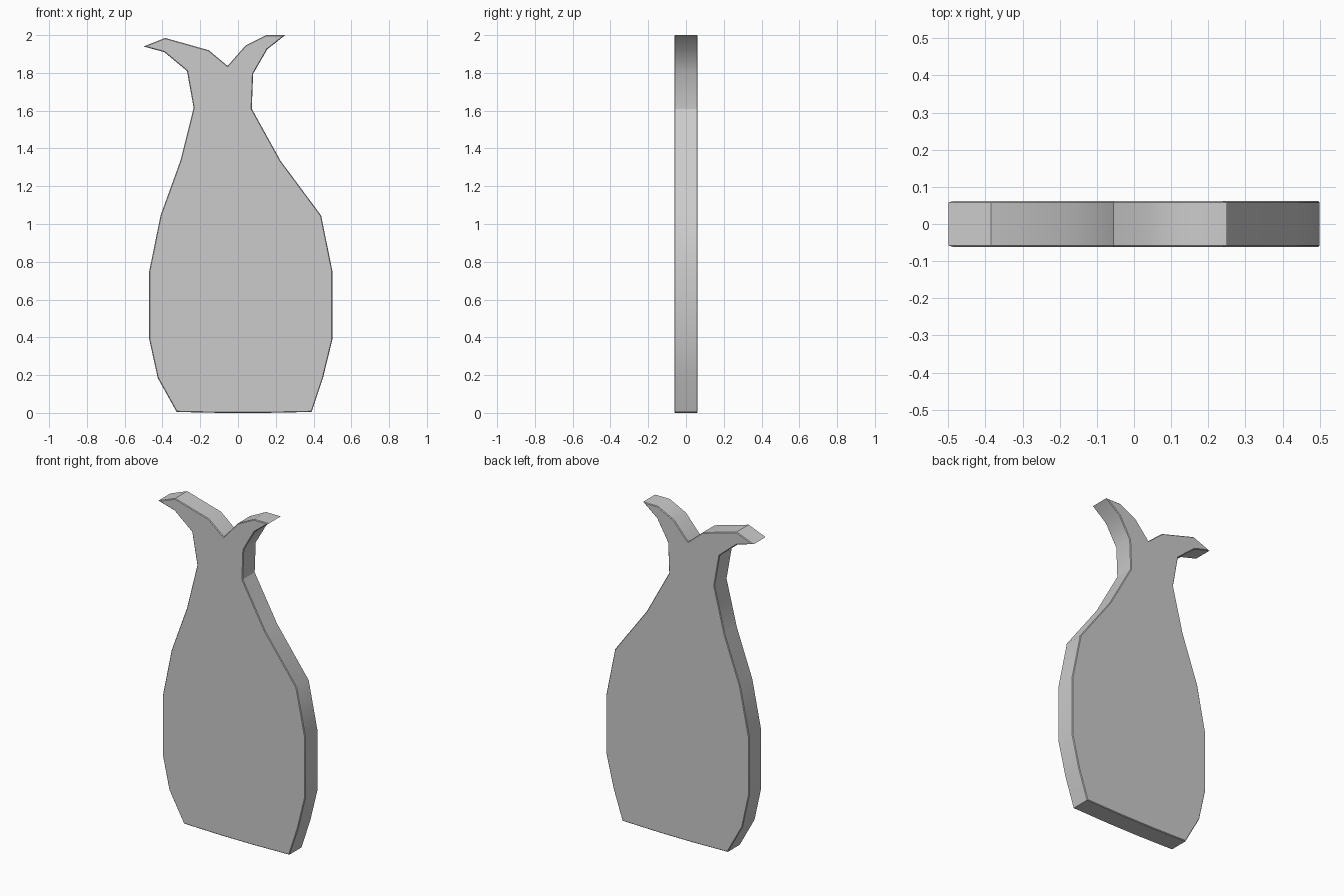
import bpy, bmesh
from math import radians

if "Cube" in bpy.data.objects:
    bpy.data.objects.remove(bpy.data.objects["Cube"])

HALF_DEPTH = 0.0615
BEVEL = 0.004

# Front outline (x, z): base, left side, forked top, right side
OUTLINE = [
    (0.14, 0.0), (-0.09, 0.0), (-0.325, 0.005),
    (-0.425, 0.185), (-0.47, 0.39), (-0.47, 0.75), (-0.41, 1.045),
    (-0.305, 1.335), (-0.235, 1.615), (-0.27, 1.81),
    (-0.39, 1.91), (-0.5, 1.94), (-0.385, 1.985), (-0.155, 1.92),
    (-0.055, 1.837),
    (0.04, 1.945), (0.15, 2.0), (0.25, 2.0), (0.155, 1.925),
    (0.08, 1.795), (0.073, 1.61), (0.225, 1.335), (0.44, 1.045),
    (0.5, 0.75), (0.5, 0.39), (0.45, 0.185), (0.39, 0.005),
]

# Flat body slab extruded from the outline
bm = bmesh.new()
front = bm.faces.new([bm.verts.new((x, -HALF_DEPTH, z)) for x, z in OUTLINE])
ext = bmesh.ops.extrude_face_region(bm, geom=[front], use_keep_orig=True)
back_verts = [g for g in ext["geom"] if isinstance(g, bmesh.types.BMVert)]
bmesh.ops.translate(bm, verts=back_verts, vec=(0, 2 * HALF_DEPTH, 0))
bmesh.ops.recalc_face_normals(bm, faces=bm.faces[:])

# Thin chamfer around the front and back rims
rims = [e for e in bm.edges if abs(e.verts[0].co.y - e.verts[1].co.y) < 1e-5]
bmesh.ops.bevel(bm, geom=rims, offset=BEVEL, segments=1, affect='EDGES')
bmesh.ops.recalc_face_normals(bm, faces=bm.faces[:])

mesh = bpy.data.meshes.new("flat_body")
bm.to_mesh(mesh)
bm.free()
body = bpy.data.objects.new("flat_body", mesh)
bpy.context.collection.objects.link(body)

# Smooth sides with crisp corners
bpy.context.view_layer.objects.active = body
body.select_set(True)
bpy.ops.object.shade_smooth_by_angle(angle=radians(30))
